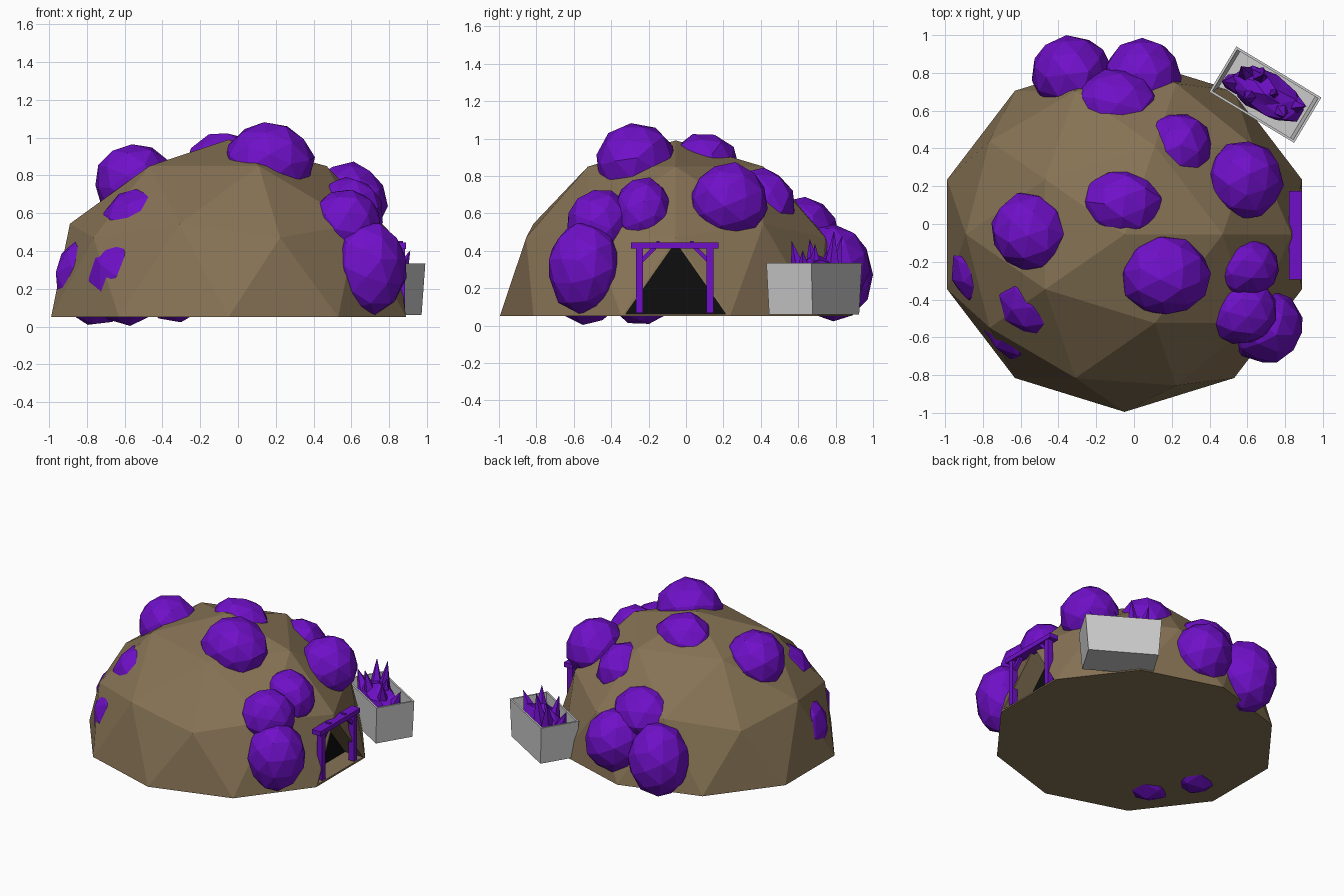
import bpy, bmesh, math, random
from mathutils import Vector, Matrix, Euler

if "Cube" in bpy.data.objects:
    bpy.data.objects.remove(bpy.data.objects["Cube"])

random.seed(4)

def material(name, col):
    m = bpy.data.materials.new(name)
    m.diffuse_color = (*col, 1)
    m.use_nodes = True
    m.node_tree.nodes["Principled BSDF"].inputs["Base Color"].default_value = m.diffuse_color
    return m

EARTH = material("earth", (0.24, 0.17, 0.09))
PURPLE = material("purple", (0.16, 0.005, 0.58))
BLACK = material("dark_interior", (0.004, 0.004, 0.004))

def finish(bm, name, *mats):
    bmesh.ops.recalc_face_normals(bm, faces=bm.faces)
    me = bpy.data.meshes.new(name)
    bm.to_mesh(me)
    bm.free()
    for m in mats:
        me.materials.append(m)
    ob = bpy.data.objects.new(name, me)
    bpy.context.collection.objects.link(ob)
    return ob

def add_box(bm, center, size, rot_x=0.0):
    mat = Matrix.Translation(center) @ Matrix.Rotation(rot_x, 4, 'X') @ Matrix.Diagonal((*size, 1))
    bmesh.ops.create_cube(bm, size=1, matrix=mat)

# Earth mound: upper half of a low-poly icosphere with a flat base
bm = bmesh.new()
bmesh.ops.create_icosphere(bm, subdivisions=2, radius=1)
bmesh.ops.delete(bm, geom=[v for v in bm.verts if v.co.z < -0.01], context='VERTS')
for v in bm.verts:
    v.co = Vector((v.co.x * 0.988 - 0.05, v.co.y * 0.94 - 0.055, v.co.z * 0.94 + 0.05))
bmesh.ops.contextual_create(bm, geom=[e for e in bm.edges if e.is_boundary])
bmesh.ops.recalc_face_normals(bm, faces=bm.faces)

# Doorway: inset the lower face on the +x side and push it inward
bm.faces.ensure_lookup_table()
door = max((f for f in bm.faces if len(f.verts) == 3), key=lambda f: f.calc_center_median().x)
bmesh.ops.inset_individual(bm, faces=[door], thickness=0.026)
back = bmesh.ops.extrude_discrete_faces(bm, faces=[door])['faces'][0]
for v in back.verts:
    v.co.x -= 0.15
back.material_index = 1
finish(bm, "earth_mound", EARTH, BLACK)

# Door frame: posts, lintel, diagonal braces and pegs
bm = bmesh.new()
yc = -0.06
add_box(bm, (0.855, yc, 0.428), (0.07, 0.47, 0.034))
for s in (-1, 1):
    add_box(bm, (0.862, yc + s * 0.188, 0.24), (0.045, 0.036, 0.345))
    add_box(bm, (0.858, yc + s * 0.15, 0.375), (0.03, 0.022, 0.12), s * math.radians(45))
    add_box(bm, (0.855, yc + s * 0.09, 0.447), (0.035, 0.018, 0.01))
finish(bm, "door_frame", PURPLE)

# Bushes: (centre), (radii)
bushes = [
    ((-0.545, -0.04, 0.76), (0.21, 0.21, 0.21)),
    ((0.165, -0.27, 0.87), (0.235, 0.215, 0.215)),
    ((0.585, 0.23, 0.66), (0.205, 0.21, 0.21)),
    ((-0.06, 0.10, 0.83), (0.22, 0.19, 0.20)),
    ((0.23, 0.39, 0.64), (0.19, 0.20, 0.20)),
    ((-0.33, 0.79, 0.28), (0.215, 0.21, 0.255)),
    ((0.045, 0.77, 0.32), (0.21, 0.21, 0.22)),
    ((-0.09, 0.62, 0.49), (0.22, 0.20, 0.20)),
    ((-0.51, -0.39, 0.53), (0.21, 0.21, 0.21)),
    ((-0.58, -0.53, 0.25), (0.21, 0.20, 0.245)),
    ((-0.75, -0.24, 0.25), (0.22, 0.21, 0.245)),
    ((0.70, -0.545, 0.31), (0.195, 0.195, 0.248)),
    ((0.58, -0.23, 0.60), (0.195, 0.16, 0.19)),
    ((0.57, -0.46, 0.54), (0.19, 0.18, 0.19)),
]
for i, (c, r) in enumerate(bushes):
    bm = bmesh.new()
    rot = Euler([random.uniform(0, 6) for _ in range(3)]).to_matrix().to_4x4()
    bmesh.ops.create_icosphere(bm, subdivisions=2, radius=1.01, matrix=rot)
    for v in bm.verts:
        k = random.uniform(0.97, 1.03)
        v.co = Vector([c[j] + v.co[j] * r[j] * k for j in range(3)])
    finish(bm, f"bush_{i + 1}", PURPLE)

# Planter: open tapered box
place = Matrix.Translation((0.695, 0.685, 0.06)) @ Matrix.Rotation(math.radians(-31), 4, 'Z')
L, W, H = 0.525, 0.28, 0.275
bm = bmesh.new()
add_box(bm, (0, 0, H / 2), (L, W, H))
for v in bm.verts:
    if v.co.z < 0.01:
        v.co.x *= 0.92
        v.co.y *= 0.97
top = max(bm.faces, key=lambda f: f.calc_center_median().z)
bmesh.ops.inset_individual(bm, faces=[top], thickness=0.018)
floor = bmesh.ops.extrude_discrete_faces(bm, faces=[top])['faces'][0]
for v in floor.verts:
    v.co.z -= 0.23
    v.co.x *= 0.93
finish(bm, "planter_box").matrix_world = place

# Crystal heap inside the planter: jagged mass with leaning spikes
bm = bmesh.new()
bmesh.ops.create_icosphere(bm, subdivisions=2, radius=1)
for v in bm.verts:
    k = random.uniform(0.8, 1.08)
    v.co = Vector((v.co.x * 0.22 * k, v.co.y * 0.115 * k, 0.19 + v.co.z * 0.13 * k))
spikes = [(-0.13, 0.03, 0.24, -14, 8), (-0.06, -0.03, 0.22, -5, -12), (-0.08, 0.06, 0.26, 4, 6),
          (0.02, 0.02, 0.19, 8, 4), (0.10, -0.02, 0.21, 14, -8), (0.15, 0.03, 0.17, 24, 10),
          (-0.17, -0.03, 0.17, -22, -10)]
for x, y, h, ax, ay in spikes:
    m = (Matrix.Translation((x, y, 0.19)) @ Matrix.Rotation(math.radians(ax), 4, 'Y')
         @ Matrix.Rotation(math.radians(-ay), 4, 'X') @ Matrix.Translation((0, 0, h / 2)))
    bmesh.ops.create_cone(bm, cap_ends=True, segments=5, radius1=0.06, radius2=0, depth=h, matrix=m)
finish(bm, "planter_crystals", PURPLE).matrix_world = place
